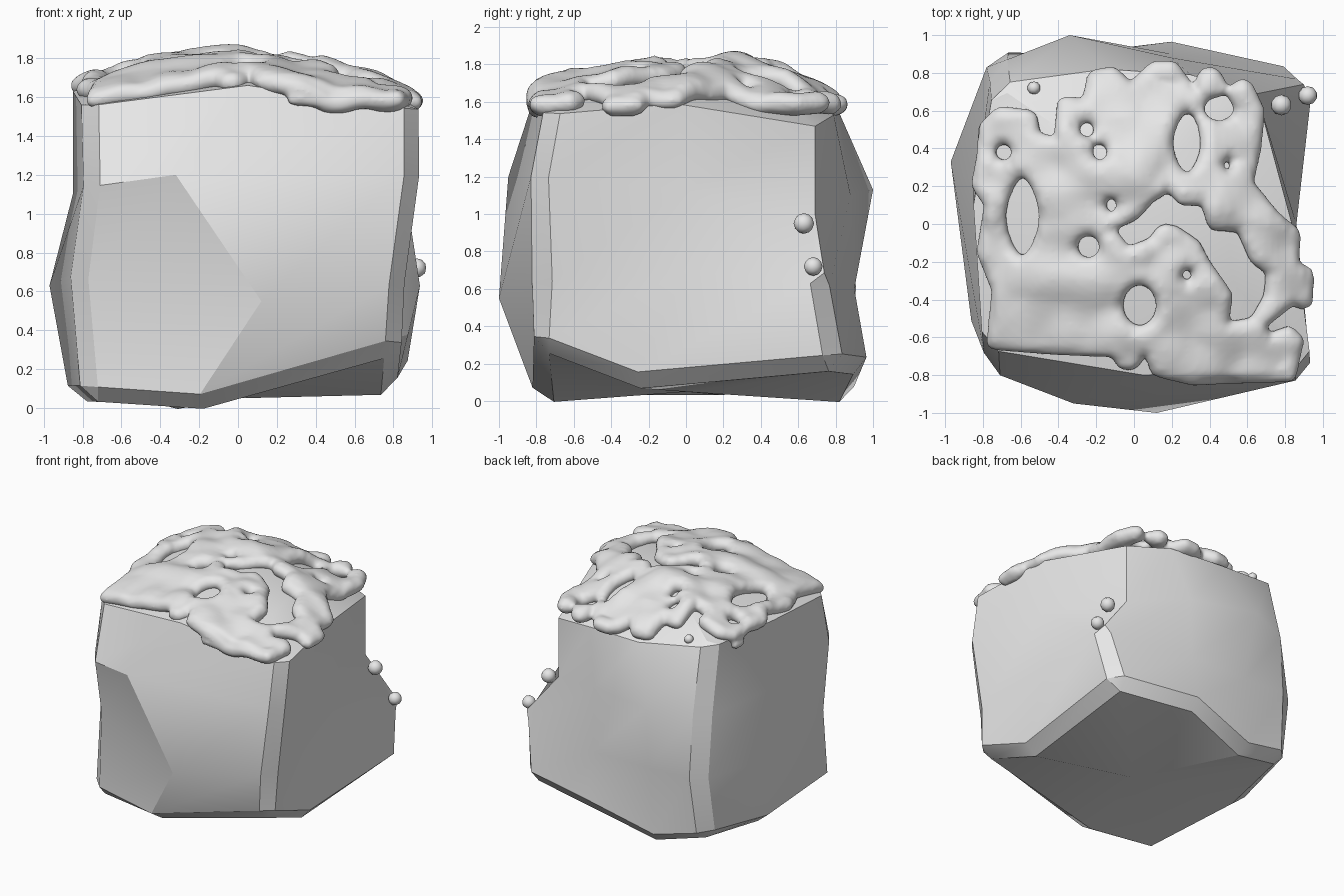
import bpy, bmesh, math
from mathutils import Vector, noise
from mathutils.bvhtree import BVHTree

cube = bpy.data.objects.get("Cube")
if cube:
    bpy.data.objects.remove(cube, do_unlink=True)

grey = bpy.data.materials.new("pale_grey")
grey.use_nodes = True
grey.diffuse_color = (0.8, 0.8, 0.8, 1)
grey.node_tree.nodes["Principled BSDF"].inputs["Base Color"].default_value = (0.8, 0.8, 0.8, 1)


def add_object(name, mesh):
    obj = bpy.data.objects.new(name, mesh)
    bpy.context.collection.objects.link(obj)
    mesh.materials.append(grey)
    return obj


def smooth(obj, degrees):
    bpy.ops.object.select_all(action='DESELECT')
    obj.select_set(True)
    bpy.context.view_layer.objects.active = obj
    bpy.ops.object.shade_smooth_by_angle(angle=math.radians(degrees))


# Rock: four rings of corner and mid-side points, starting at the front right-hand corner (-x)
RINGS = [
    [(-.8, -.74, .03), (-.2, -.79, -.01), (.84, -.82, .28), (.82, -.27, .07),
     (.86, .83, .17), (.2, .98, .15), (-.34, .9, -.01), (-.78, .83, .1), (-.86, .2, .03)],
    [(-.85, -.6, .67), (.12, -1, .55), (.86, -.8, .64), (.83, 0, .7),
     (.95, .75, .62), (.2, .9, .6), (-.3, .9, .6), (-.75, .91, .62), (-.97, .33, .63)],
    [(-.79, -.77, 1.14), (-.32, -.95, 1.2), (.94, -.82, 1.2), (.86, 0, 1.13),
     (.65, .69, 1.0), (.2, .88, 1.1), (-.34, 1, 1.13), (-.75, .84, 1.1), (-.85, .2, 1.1)],
    [(-.8, -.66, 1.55), (.05, -.8, 1.66), (.94, -.76, 1.53), (.85, -.05, 1.59),
     (.65, .69, 1.47), (.3, .79, 1.53), (-.15, .82, 1.54), (-.74, .74, 1.62), (-.85, .1, 1.63)],
]
SIDES = len(RINGS[0])
bm = bmesh.new()
rings = [[bm.verts.new(p) for p in ring] for ring in RINGS]
base = bm.verts.new((0, 0, .05))
crown = bm.verts.new((.03, .22, 1.78))
# The top swells gently between its rim and the crown
rings.append([bm.verts.new(v.co.lerp(crown.co, .45) + Vector((0, 0, .035))) for v in rings[3]])
for k in range(SIDES):
    n = (k + 1) % SIDES
    for low, high in zip(rings, rings[1:]):
        bm.faces.new((low[k], low[n], high[n], high[k]))
    bm.faces.new((base, rings[0][n], rings[0][k]))
    bm.faces.new((crown, rings[4][k], rings[4][n]))

# Chipped edges: the lower rim and the upright corners, one of which is broken off above a ledge
worn = [bm.edges.get((rings[0][k], rings[0][(k + 1) % SIDES])) for k in range(SIDES)]
for corner in (0, 2, 4, 7):
    for level in range(1 if corner == 4 else 3):
        worn.append(bm.edges.get((rings[level][corner], rings[level + 1][corner])))
bmesh.ops.bevel(bm, geom=worn, offset=.085, offset_type='OFFSET', segments=1,
                profile=.5, affect='EDGES', clamp_overlap=True)
bmesh.ops.recalc_face_normals(bm, faces=bm.faces)
surface = BVHTree.FromBMesh(bm)
rock_mesh = bpy.data.meshes.new("rock_block")
bm.to_mesh(rock_mesh)
bm.free()
smooth(add_object("rock_block", rock_mesh), 30)

# Snow outline seen from above, the long melted channel, and round holes (x, y, half width, half depth)
OUTLINE = [Vector(p) for p in (
    (-.78, -.66), (-.4, -.69), (-.12, -.7), (-.07, -.77), (.01, -.77), (.06, -.69),
    (.1, -.8), (.3, -.85), (.85, -.83), (.9, -.6), (.82, -.54), (.72, -.58), (.7, -.54),
    (.84, -.43), (.94, -.47), (.95, -.25), (.87, -.2), (.88, -.04), (.76, .06), (.63, .22),
    (.67, .4), (.69, .6), (.6, .79), (.5, .72), (.44, .83), (.35, .82), (.32, .72),
    (.22, .86), (.1, .86), (-.02, .75), (-.1, .83), (-.24, .81), (-.27, .66), (-.4, .68),
    (-.42, .46), (-.5, .48), (-.52, .6), (-.72, .62), (-.82, .52), (-.83, .36),
    (-.86, .2), (-.79, .1), (-.83, -.15), (-.75, -.35))]
CHANNEL = [Vector(p) for p in (
    (-.1, -.03), (.02, .03), (.1, .12), (.18, .17), (.25, .1), (.36, .1), (.4, -.03),
    (.55, -.04), (.62, -.2), (.7, -.26), (.69, -.38), (.62, -.5), (.5, -.52),
    (.52, -.37), (.4, -.2), (.34, -.09), (.22, -.01), (.14, 0), (.08, -.08), (-.03, -.12))]
HOLES = [
    (-.69, .38, .045, .045), (-.25, .5, .04, .04), (-.18, .38, .04, .045),
    (.28, .43, .075, .16), (-.59, .04, .09, .21), (-.12, .1, .03, .04),
    (-.24, -.12, .06, .06), (.03, -.43, .09, .11), (.28, -.27, .03, .03),
    (.49, .31, .02, .03), (.45, .61, .08, .065)]


def polygon_depth(p, outline):
    """Distance from p to the outline, positive inside it."""
    inside, nearest = False, 9
    for a, b in zip(outline, outline[1:] + outline[:1]):
        side = b - a
        t = max(0, min(1, (p - a).dot(side) / side.length_squared))
        nearest = min(nearest, (a + side * t - p).length)
        if (a.y > p.y) != (b.y > p.y) and p.x < a.x + side.x * (p.y - a.y) / side.y:
            inside = not inside
    return nearest if inside else -nearest


def snow_depth(p):
    """Distance from p to the nearest edge of the snow, negative where it is bare."""
    nearest = min(polygon_depth(p, OUTLINE), -polygon_depth(p, CHANNEL))
    for x, y, w, d in HOLES:
        reach = math.hypot(p.x - x, p.y - y)
        scale = max(math.hypot((p.x - x) / w, (p.y - y) / d), .01)
        nearest = min(nearest, reach * (1 - 1 / scale))
    return nearest


def ground(x, y):
    hit = surface.ray_cast(Vector((x, y, 3)), Vector((0, 0, -1)))[0]
    return hit.z if hit else 0


# Snow cap: overlapping lumps laid over the rock and fused together
lump = bmesh.new()
bmesh.ops.create_icosphere(lump, subdivisions=2, radius=1)
lump_verts = [v.co.copy() for v in lump.verts]
lump_faces = [[v.index for v in f.verts] for f in lump.faces]
lump.free()


def lumps_object(name, lumps):
    verts, faces = [], []
    for centre, r in lumps:
        start = len(verts)
        verts += [centre + v * r for v in lump_verts]
        faces += [[start + i for i in f] for f in lump_faces]
    mesh = bpy.data.meshes.new(name)
    mesh.from_pydata(verts, [], faces)
    obj = add_object(name, mesh)
    smooth(obj, 180)
    return obj


lumps = []
STEP = .024
for i in range(-41, 42):
    for j in range(-41, 42):
        p = Vector((i * STEP, j * STEP))
        depth = snow_depth(p)
        if depth > .028:
            swell = noise.noise(Vector((p.x * 5, p.y * 5, 2)))
            z = max(ground(p.x, p.y), 1.56) + .026 + .03 * swell
            lumps.append((Vector((p.x, p.y, z)), min(depth + .008, .062 + .008 * swell)))
snow = lumps_object("snow_cap", lumps)
fuse = snow.modifiers.new("fuse", 'REMESH')
fuse.mode = 'VOXEL'
fuse.voxel_size = .014
fuse.use_smooth_shade = True
soften = snow.modifiers.new("soften", 'SMOOTH')
soften.factor = .5
soften.iterations = 6

# Loose snow drops on the back of the top and on the broken ledge
DROPS = [(-.53, .72, ground(-.53, .72) + .01, .035), (.78, .63, .95, .055), (.92, .68, .72, .05)]
for n, (x, y, z, r) in enumerate(DROPS):
    lumps_object("snow_drop_%d" % (n + 1), [(Vector((x, y, z)), r)])
